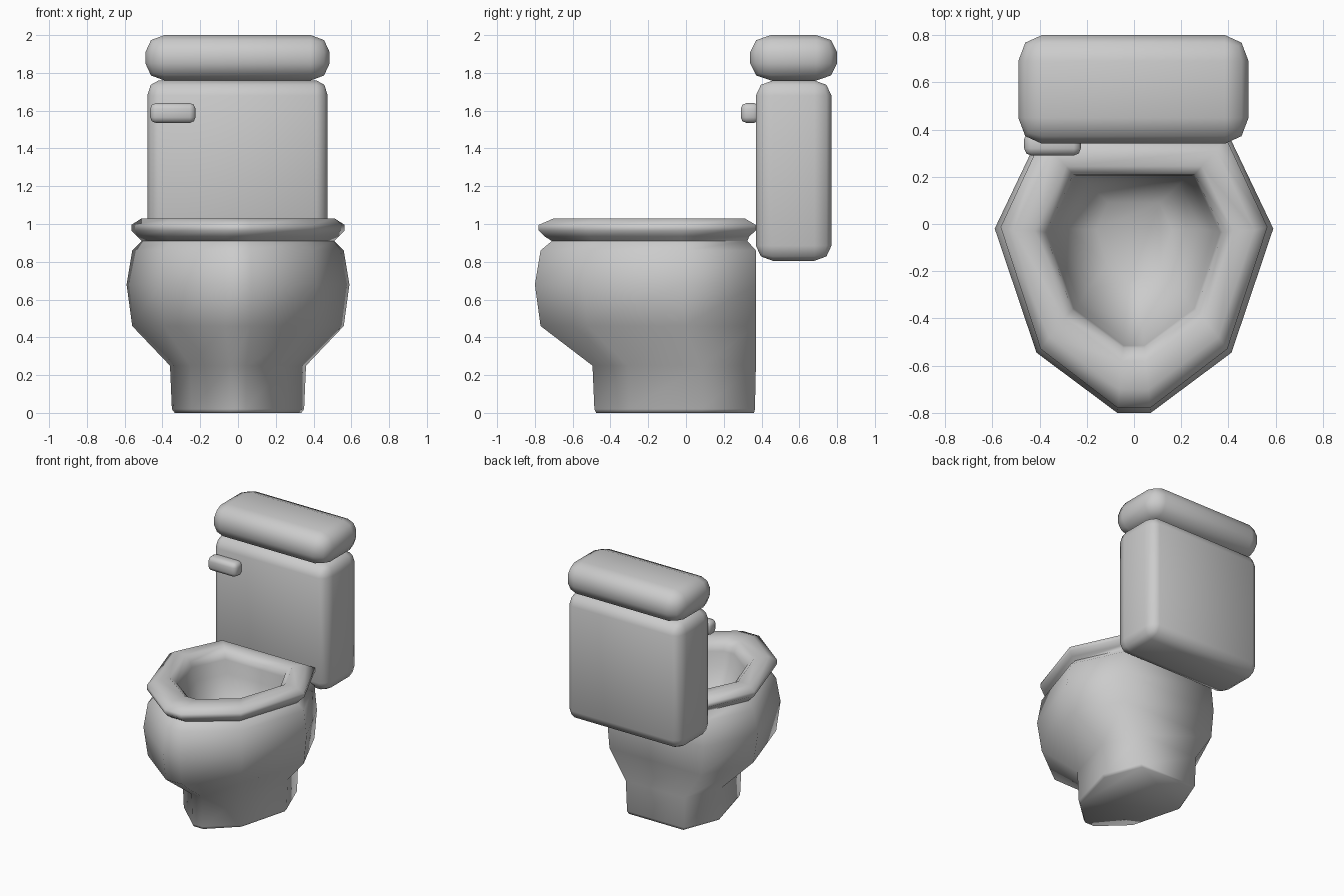
import bpy, bmesh, math
from mathutils import Vector

cube = bpy.data.objects.get("Cube")
if cube:
    bpy.data.objects.remove(cube, do_unlink=True)

COLOUR = (0.6, 0.6, 0.6, 1)
ceramic = bpy.data.materials.new("grey ceramic")
ceramic.use_nodes = True
ceramic.diffuse_color = COLOUR
ceramic.node_tree.nodes["Principled BSDF"].inputs["Base Color"].default_value = COLOUR


def finish(bm, name, angle):
    bmesh.ops.recalc_face_normals(bm, faces=bm.faces)
    mesh = bpy.data.meshes.new(name)
    bm.to_mesh(mesh)
    bm.free()
    mesh.materials.append(ceramic)
    obj = bpy.data.objects.new(name, mesh)
    bpy.context.collection.objects.link(obj)
    bpy.ops.object.select_all(action="DESELECT")
    obj.select_set(True)
    bpy.context.view_layer.objects.active = obj
    bpy.ops.object.shade_smooth_by_angle(angle=math.radians(angle))
    return obj


def rounded_box(name, low, high, rounding, segments=2):
    """Box between two corners, with its own rounding on each axis."""
    low, high, rounding = Vector(low), Vector(high), Vector(rounding)
    size = high - low
    bm = bmesh.new()
    bmesh.ops.create_cube(bm, size=1)
    bmesh.ops.scale(bm, verts=bm.verts, vec=[s / r for s, r in zip(size, rounding)])
    bmesh.ops.bevel(bm, geom=bm.edges[:], offset=1, segments=segments,
                    profile=0.5, affect="EDGES", clamp_overlap=True)
    bmesh.ops.scale(bm, verts=bm.verts, vec=rounding)
    bmesh.ops.translate(bm, verts=bm.verts, vec=(low + high) / 2)
    return finish(bm, name, 60)


# Half outline of the bowl: share of the half width, share of the way to the back
OUTLINE = [(0.12, 0), (0.7, 0.218), (1, 0.667), (0.685, 1)]


def ring(bm, half_width, front, back, z):
    half = [(w * half_width, front + t * (back - front)) for w, t in OUTLINE]
    points = half + [(-x, y) for x, y in reversed(half)]
    return [bm.verts.new((x, y, z)) for x, y in points]


def loft(name, levels, angle):
    bm = bmesh.new()
    rings = [ring(bm, *level) for level in levels]
    for a, b in zip(rings, rings[1:]):
        for i in range(len(a)):
            j = (i + 1) % len(a)
            bm.faces.new((a[i], a[j], b[j], b[i]))
    bm.faces.new(rings[0])
    bm.faces.new(rings[-1])
    return finish(bm, name, angle)


# Pedestal, bowl, seat rim and basin in one skin: half width, front, back, height
loft("bowl_and_seat", [
    (0.335, -0.475, 0.36, 0),
    (0.35, -0.485, 0.365, 0.02),
    (0.36, -0.495, 0.37, 0.25),
    (0.56, -0.77, 0.37, 0.46),
    (0.59, -0.8, 0.37, 0.68),
    (0.56, -0.77, 0.37, 0.86),
    (0.51, -0.71, 0.325, 0.91),
    (0.535, -0.75, 0.335, 0.935),
    (0.565, -0.78, 0.37, 0.965),
    (0.565, -0.78, 0.37, 0.995),
    (0.51, -0.7, 0.31, 1.03),
    (0.42, -0.58, 0.245, 1.03),
    (0.375, -0.525, 0.21, 0.99),
    (0.365, -0.515, 0.205, 0.95),
    (0.335, -0.49, 0.2, 0.85),
    (0.28, -0.4, 0.17, 0.68),
    (0.16, -0.25, 0.09, 0.58),
], 70)

# Water tank, its lid and the flush lever
rounded_box("tank", (-0.48, 0.37, 0.805), (0.475, 0.77, 1.76), (0.06, 0.09, 0.08))
rounded_box("tank_lid", (-0.49, 0.34, 1.76), (0.485, 0.8, 2), (0.1, 0.11, 0.09))
rounded_box("flush_lever", (-0.465, 0.29, 1.535), (-0.225, 0.39, 1.64), (0.03, 0.03, 0.03))
